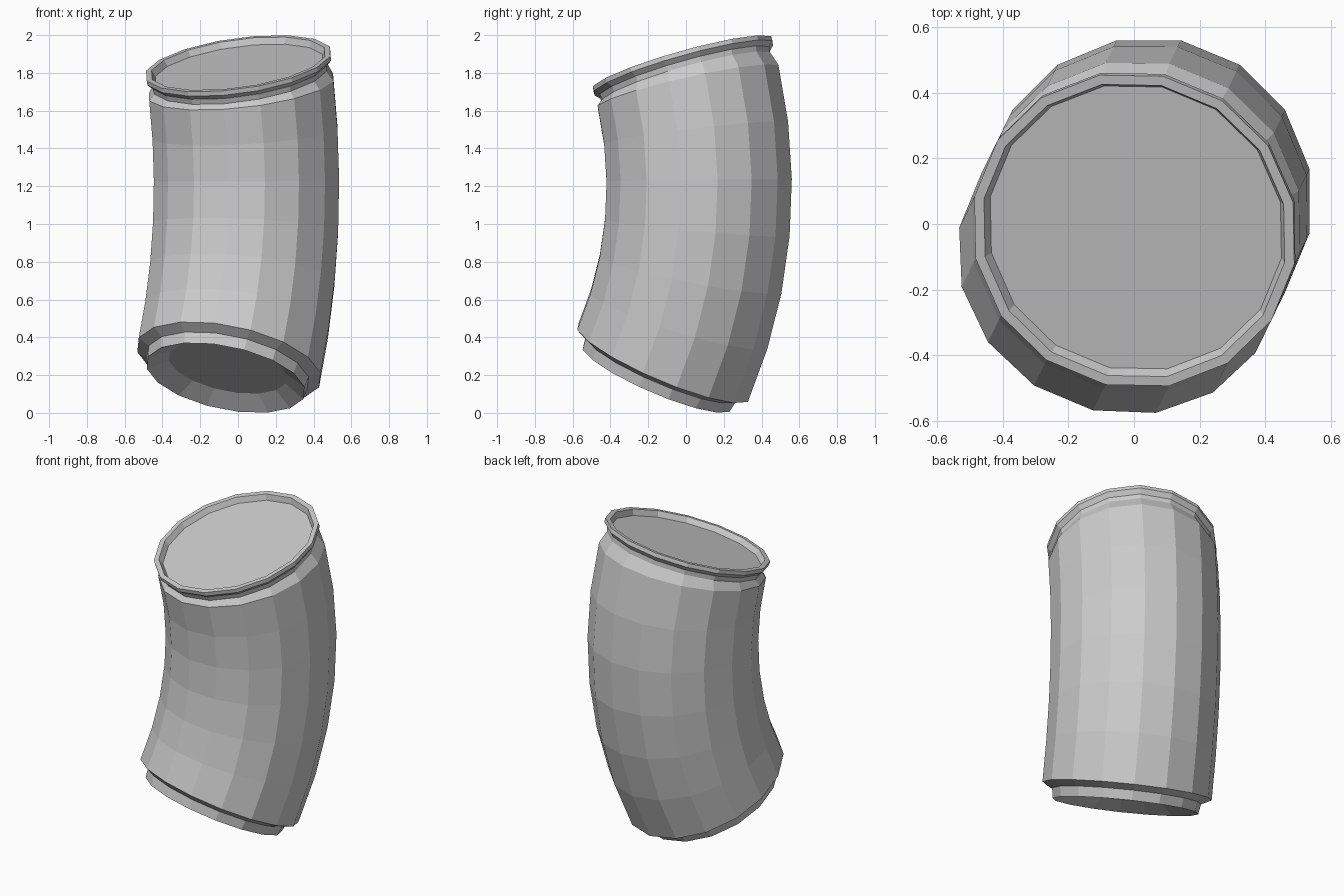
import bpy, bmesh, math
from mathutils import Matrix, Vector

cube = bpy.data.objects.get("Cube")
if cube:
    bpy.data.objects.remove(cube, do_unlink=True)

SIDES = 16
BEND_RADIUS = 2.16
MIDDLE = Vector((0.045, 0.07, 1.2))       # where the tube runs vertical
LEAN = Vector((0.44, 0.9, 0)).normalized()  # direction of the outer curve
AXIS = Vector((LEAN.y, -LEAN.x, 0))
TOP, BOTTOM = math.radians(17.5), math.radians(-25.6)

grey = bpy.data.materials.new("plain_grey")
grey.use_nodes = True
colour = (0.6, 0.6, 0.6, 1)
grey.diffuse_color = colour
grey.node_tree.nodes["Principled BSDF"].inputs["Base Color"].default_value = colour


def add_ring(bm, angle, radius, offset=0.0):
    """Ring square to the bent centre line, pushed along its tangent."""
    turn = Matrix.Rotation(angle, 3, AXIS)
    centre = MIDDLE - LEAN * BEND_RADIUS * (1 - math.cos(angle))
    centre.z += BEND_RADIUS * math.sin(angle)
    centre += turn @ Vector((0, 0, offset))
    verts = []
    for i in range(SIDES):
        a = math.tau * (i + 0.5) / SIDES
        verts.append(bm.verts.new(
            centre + turn @ Vector((math.cos(a), math.sin(a), 0)) * radius))
    return verts


bm = bmesh.new()
rings = []

# Recessed bottom end: floor, spigot edge, neck
for radius, offset in ((0.32, -0.03), (0.43, -0.09), (0.44, -0.03)):
    rings.append(add_ring(bm, BOTTOM, radius, offset))

# Bent body in six even segments
shoulder = TOP - 0.13 / BEND_RADIUS
for i in range(7):
    rings.append(add_ring(bm, BOTTOM + (shoulder - BOTTOM) * i / 6, 0.5))

# Top collar: groove, rim, inner wall and shallow floor
for radius, offset in ((0.47, -0.08), (0.475, -0.05), (0.5, -0.025),
                       (0.5, 0), (0.47, 0), (0.455, -0.035)):
    rings.append(add_ring(bm, TOP, radius, offset))

for low, high in zip(rings, rings[1:]):
    for i in range(SIDES):
        j = (i + 1) % SIDES
        bm.faces.new((low[i], low[j], high[j], high[i]))
bm.faces.new(rings[0][::-1])
bm.faces.new(rings[-1])
bmesh.ops.recalc_face_normals(bm, faces=bm.faces)

mesh = bpy.data.meshes.new("bent_pipe")
bm.to_mesh(mesh)
bm.free()
mesh.materials.append(grey)
bpy.context.collection.objects.link(bpy.data.objects.new("bent_pipe", mesh))
